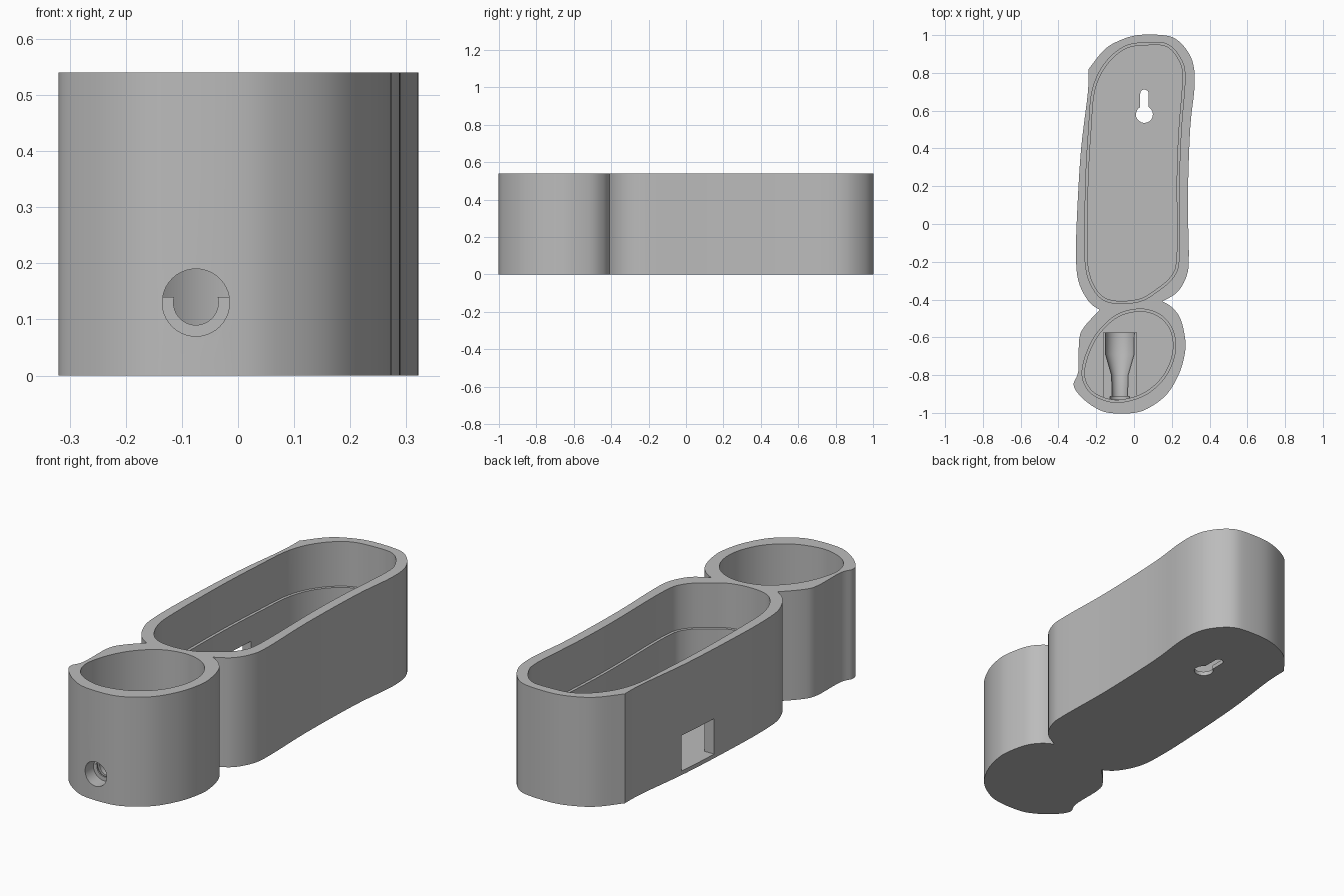
import bpy, bmesh, math
from mathutils import Vector

if "Cube" in bpy.data.objects:
    bpy.data.objects.remove(bpy.data.objects["Cube"], do_unlink=True)

HEIGHT, FLOOR, LEDGE = 0.54, 0.02, 0.32
HOLE_X, HOLE_Z = -0.075, 0.13

grey = bpy.data.materials.new("plain_grey")
grey.use_nodes = True
grey.diffuse_color = (0.5, 0.5, 0.5, 1)
grey.node_tree.nodes["Principled BSDF"].inputs["Base Color"].default_value = (0.5, 0.5, 0.5, 1)


def finish(name, bm):
    bmesh.ops.recalc_face_normals(bm, faces=bm.faces)
    mesh = bpy.data.meshes.new(name)
    bm.to_mesh(mesh)
    bm.free()
    mesh.materials.append(grey)
    obj = bpy.data.objects.new(name, mesh)
    bpy.context.collection.objects.link(obj)
    return obj


def spline(points, closed=False, steps=5):
    """Smooth curve through the points; an open run leaves out its last point."""
    p = [Vector(q) for q in points]
    n = len(p)
    pick = (lambda i: p[i % n]) if closed else (lambda i: p[max(0, min(n - 1, i))])
    out = []
    for i in range(n if closed else n - 1):
        a, b, c, d = (pick(i + k) for k in (-1, 0, 1, 2))
        for s in range(steps):
            t = s / steps
            out.append(0.5 * (2 * b + (c - a) * t + (2 * a - 5 * b + 4 * c - d) * t ** 2
                              + (3 * b - a - 3 * c + d) * t ** 3))
    return out


def shrink(loop, amount):
    """Move a closed loop inward along its normals."""
    area = sum(a.cross(b) for a, b in zip(loop, loop[1:] + loop[:1]))
    side = math.copysign(amount, area)
    out = []
    for i, v in enumerate(loop):
        t = (loop[(i + 1) % len(loop)] - loop[i - 1]).normalized()
        out.append(v + Vector((-t.y, t.x)) * side)
    return out


def prism(name, loop, z0, z1):
    bm = bmesh.new()
    base = bm.faces.new([bm.verts.new((x, y, z0)) for x, y in loop])
    top = bmesh.ops.extrude_face_region(bm, geom=[base])["geom"]
    bmesh.ops.translate(bm, vec=(0, 0, z1 - z0),
                        verts=[v for v in top if isinstance(v, bmesh.types.BMVert)])
    return finish(name, bm)


def box(name, x0, x1, y0, y1, z0, z1):
    return prism(name, [(x0, y0), (x1, y0), (x1, y1), (x0, y1)], z0, z1)


def lathe_y(name, profile, sides=40):
    """Turn (y, radius) pairs around the cable axis."""
    bm = bmesh.new()
    rings = []
    for y, r in profile:
        angles = [2 * math.pi * k / sides for k in range(sides)]
        rings.append([bm.verts.new((HOLE_X + r * math.cos(a), y, HOLE_Z + r * math.sin(a)))
                      for a in angles])
    for a, b in zip(rings, rings[1:]):
        for k in range(sides):
            j = (k + 1) % sides
            bm.faces.new((a[k], a[j], b[j], b[k]))
    bm.faces.new(rings[0])
    bm.faces.new(rings[-1])
    return finish(name, bm)


def cut(target, cutter):
    mod = target.modifiers.new("cut", "BOOLEAN")
    mod.operation, mod.solver, mod.object = "DIFFERENCE", "EXACT", cutter
    bpy.context.view_layer.objects.active = target
    bpy.ops.object.modifier_apply(modifier=mod.name)
    bpy.data.objects.remove(cutter, do_unlink=True)


# Outer outline, in smooth runs that meet at sharp notches
notch_right, notch_left, shoulder = (.15, -.41), (-.18, -.455), (-.24, .82)
runs = [
    [notch_right, (.23, -.36), (.28, -.27), (.29, -.16), (.285, .13), (.297, .5), (.32, .72),
     (.315, .84), (.28, .92), (.22, .98), (.15, 1), (.02, 1), (-.08, .97), (-.16, .92), shoulder],
    [shoulder, (-.245, .69), (-.28, .4), (-.3, .08), (-.307, -.15), (-.295, -.3),
     (-.24, -.41), notch_left],
    [notch_left, (-.26, -.54), (-.29, -.61), (-.295, -.78), (-.32, -.85), (-.285, -.91),
     (-.21, -.97), (-.13, -1), (0, -1), (.085, -.97), (.175, -.9), (.24, -.79), (.27, -.68),
     (.27, -.6), (.245, -.5), (.2, -.44), notch_right],
]
outline = [v for run in runs for v in spline(run)]
housing = prism("housing", outline, 0, HEIGHT)

# Long and round pockets, each with a narrow ledge part way down
long_pocket = spline([
    (.07, .96), (.18, .95), (.25, .87), (.27, .77), (.25, .5), (.24, .24), (.24, -.16),
    (.21, -.28), (.12, -.36), (.03, -.41), (-.1, -.42), (-.19, -.38), (-.25, -.26),
    (-.26, -.08), (-.255, .24), (-.24, .5), (-.22, .71), (-.155, .85), (-.05, .94)], True)
round_pocket = spline([
    (.03, -.45), (.13, -.475), (.195, -.54), (.22, -.63), (.205, -.73), (.15, -.83),
    (.05, -.91), (-.085, -.945), (-.19, -.92), (-.25, -.87), (-.275, -.79), (-.25, -.68),
    (-.19, -.57), (-.09, -.48)], True)
for pocket in (long_pocket, round_pocket):
    cut(housing, prism("pocket_cutter", pocket, LEDGE, HEIGHT + 0.1))
    cut(housing, prism("pocket_cutter", shrink(pocket, 0.014), FLOOR, LEDGE + 0.05))

# Keyhole for wall hanging: round head below, rounded slot above
keyhole = []
for cx, cy, r, start, end in ((.055, .58, .045, 120, 420), (.055, .69, .022, 0, 180)):
    for k in range(17):
        a = math.radians(start + (end - start) * k / 16)
        keyhole.append((cx + r * math.cos(a), cy + r * math.sin(a)))
cut(housing, prism("keyhole_cutter", keyhole, -0.1, 0.1))

# Side window and front cable hole
cut(housing, box("window_cutter", -.5, -.1, .2, .43, FLOOR, .195))
cut(housing, lathe_y("hole_cutter", [(-1.1, .06), (-.88, .06)]))

# Cable cradle: block with a stepped, widening channel
cradle = box("cable_cradle", -.165, .015, -.935, -.575, FLOOR - 0.005, .14)
cut(cradle, lathe_y("channel_cutter", [
    (-1, .04), (-.928, .04), (-.928, .052), (-.912, .052), (-.912, .042),
    (-.8, .045), (-.69, .076), (-.5, .078)]))

for obj in (housing, cradle):
    bpy.ops.object.select_all(action="DESELECT")
    obj.select_set(True)
    bpy.context.view_layer.objects.active = obj
    bpy.ops.object.shade_smooth_by_angle(angle=math.radians(30))
